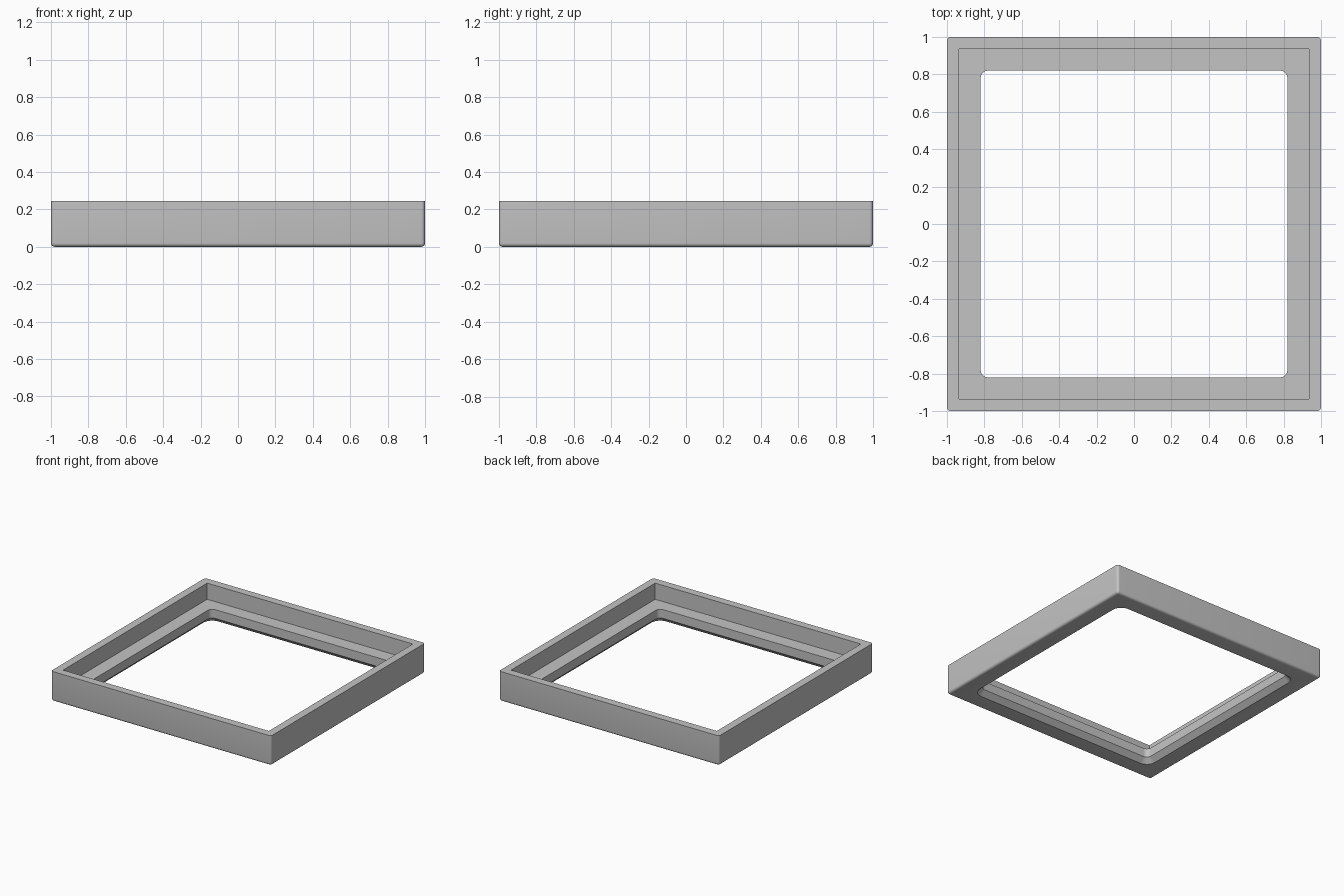
import bpy, bmesh, math

cube = bpy.data.objects.get("Cube")
if cube:
    bpy.data.objects.remove(cube, do_unlink=True)

HEIGHT = 0.245
LEDGE = 0.112      # height of the inner ledge
FILLET = 0.02      # outer rounding
CORNER_STEPS = 8

grey = bpy.data.materials.new("grey")
grey.use_nodes = True
colour = (0.55, 0.55, 0.55, 1)
grey.diffuse_color = colour
grey.node_tree.nodes["Principled BSDF"].inputs["Base Color"].default_value = colour


def rounded_square(bm, half, radius, z):
    """Closed ring of vertices around a square with rounded corners."""
    ring = []
    for corner in range(4):
        middle = math.pi / 4 + corner * math.pi / 2
        cx = math.copysign(half - radius, math.cos(middle))
        cy = math.copysign(half - radius, math.sin(middle))
        for i in range(CORNER_STEPS + 1):
            a = (corner + i / CORNER_STEPS) * math.pi / 2
            ring.append(bm.verts.new((cx + radius * math.cos(a),
                                      cy + radius * math.sin(a), z)))
    return ring


# Cross-section of the frame as (half width, corner radius, height)
section = [(1, FILLET, HEIGHT)]
# rounded lower outer edge
for i in range(6):
    a = i / 5 * math.pi / 2
    inset = FILLET * (1 - math.cos(a))
    section.append((1 - inset, FILLET - inset, FILLET * (1 - math.sin(a))))
section += [
    (0.86, 0.08, 0),          # flared underside of the opening
    (0.82, 0.04, 0.04),       # lip
    (0.82, 0.04, LEDGE),
    (0.935, 0, LEDGE),        # square recess above the ledge
    (0.935, 0, HEIGHT),
]

bm = bmesh.new()
rings = [rounded_square(bm, *s) for s in section]
for outer, inner in zip(rings, rings[1:] + rings[:1]):
    count = len(outer)
    for i in range(count):
        j = (i + 1) % count
        bm.faces.new((outer[i], inner[i], inner[j], outer[j]))
bmesh.ops.remove_doubles(bm, verts=bm.verts, dist=0.0001)
bmesh.ops.recalc_face_normals(bm, faces=bm.faces)

mesh = bpy.data.meshes.new("square_frame")
bm.to_mesh(mesh)
bm.free()
mesh.materials.append(grey)
frame = bpy.data.objects.new("square_frame", mesh)
bpy.context.collection.objects.link(frame)

# Smooth the fillets and keep the hard edges crisp
bpy.ops.object.select_all(action='DESELECT')
frame.select_set(True)
bpy.context.view_layer.objects.active = frame
bpy.ops.object.shade_smooth_by_angle(angle=math.radians(30))
